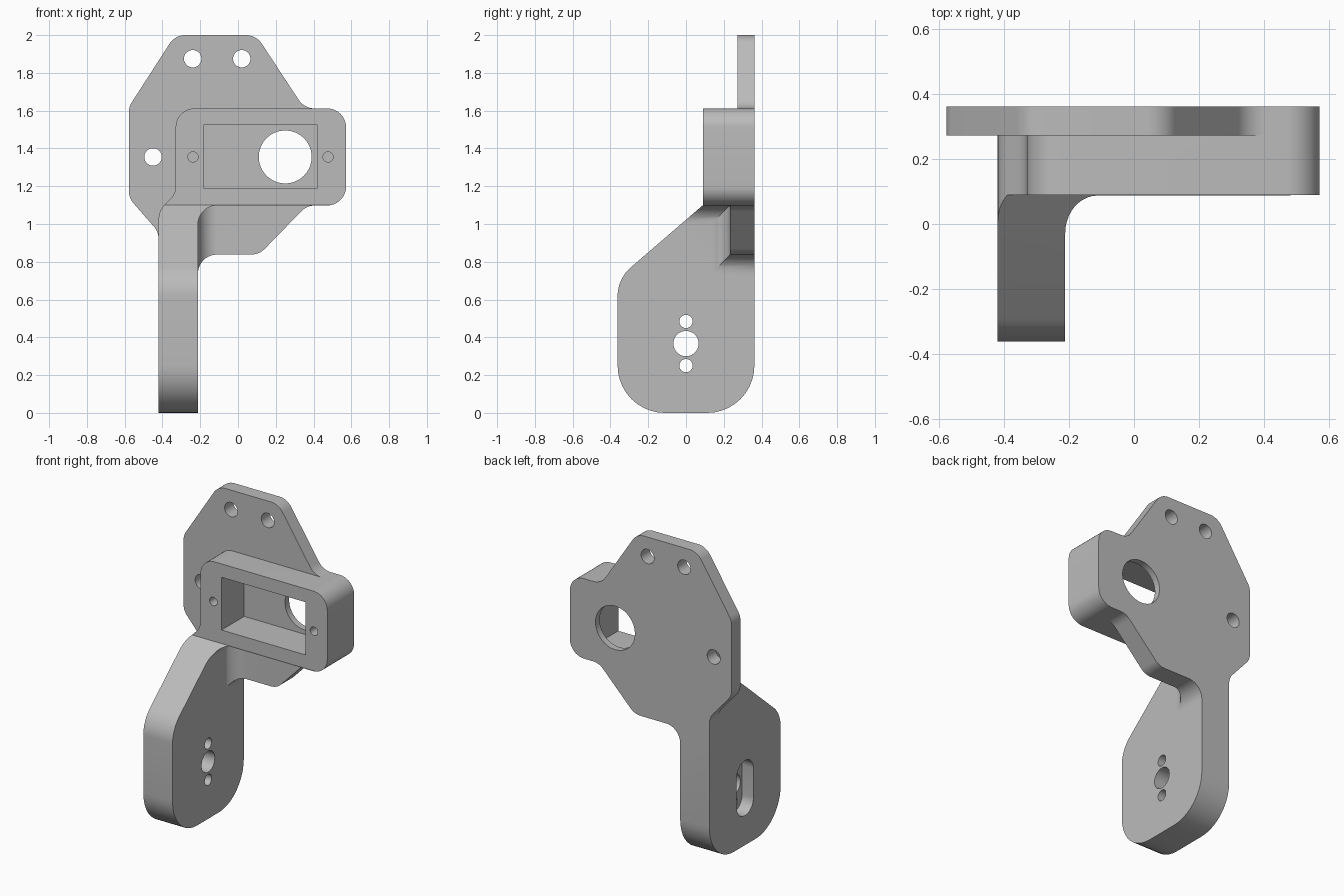
import bpy, bmesh, math
from mathutils import Vector

cube = bpy.data.objects.get("Cube")
if cube:
    bpy.data.objects.remove(cube, do_unlink=True)

grey = bpy.data.materials.new("plain grey")
grey.use_nodes = True
grey.diffuse_color = (0.5, 0.5, 0.5, 1)
grey.node_tree.nodes["Principled BSDF"].inputs["Base Color"].default_value = (0.5, 0.5, 0.5, 1)


def rounded(corners, steps=10):
    """Turn (u, v, radius) corners into an outline with true arcs."""
    out = []
    for i, c in enumerate(corners):
        p = Vector(c[:2])
        r = c[2] if len(c) > 2 else 0
        if not r:
            out.append(p)
            continue
        a = (Vector(corners[i - 1][:2]) - p).normalized()
        b = (Vector(corners[(i + 1) % len(corners)][:2]) - p).normalized()
        half = a.angle(b) / 2
        centre = p + (a + b).normalized() * r / math.sin(half)
        start = p + a * r / math.tan(half) - centre
        end = p + b * r / math.tan(half) - centre
        sweep = math.pi - 2 * half
        for k in range(steps + 1):
            t = k / steps
            out.append(centre + (start * math.sin((1 - t) * sweep)
                                 + end * math.sin(t * sweep)) / math.sin(sweep))
    return out


def circle(u, v, r, n=40):
    return [Vector((u + r * math.cos(k * math.tau / n), v + r * math.sin(k * math.tau / n)))
            for k in range(n)]


def prism(name, axis, outline, lo, hi):
    """Extrude an outline along one axis."""
    place = {"x": lambda p, d: (d, p.x, p.y),
             "y": lambda p, d: (p.x, d, p.y),
             "z": lambda p, d: (p.x, p.y, d)}[axis]
    bm = bmesh.new()
    rings = [[bm.verts.new(place(p, d)) for p in outline] for d in (lo, hi)]
    n = len(outline)
    for ring in rings:
        bm.faces.new(ring)
    for i in range(n):
        j = (i + 1) % n
        bm.faces.new((rings[0][i], rings[0][j], rings[1][j], rings[1][i]))
    bmesh.ops.recalc_face_normals(bm, faces=bm.faces)
    mesh = bpy.data.meshes.new(name)
    bm.to_mesh(mesh)
    bm.free()
    mesh.materials.append(grey)
    obj = bpy.data.objects.new(name, mesh)
    bpy.context.collection.objects.link(obj)
    return obj


def combine(target, tool, operation):
    """Apply a boolean and discard the tool."""
    mod = target.modifiers.new("boolean", "BOOLEAN")
    mod.operation = operation
    mod.solver = "EXACT"
    mod.object = tool
    bpy.context.view_layer.objects.active = target
    bpy.ops.object.modifier_apply(modifier=mod.name)
    bpy.data.objects.remove(tool, do_unlink=True)


# Arm and motor housing: front outline crossed with side outline
bracket = prism("mounting_bracket", "y", rounded([
    (-0.42, -0.1), (-0.212, -0.1), (-0.212, 1.098, 0.1), (0.572, 1.098, 0.1),
    (0.572, 1.612, 0.1), (-0.33, 1.612, 0.1), (-0.33, 1.16, 0.1), (-0.42, 1.07, 0.1)]), -0.5, 0.5)
side = prism("side_profile", "x", rounded([
    (-0.362, 0, 0.25), (0.362, 0, 0.25), (0.362, 1.7), (0.09, 1.7),
    (0.09, 1.1), (-0.362, 0.71, 0.2)]), -1, 1)
combine(bracket, side, "INTERSECT")

# Lower web, with a fillet where it meets the arm
web = prism("lower_web", "y", rounded([
    (0.365, 1.098, 0.1), (0.112, 0.838, 0.1), (-0.212, 0.838, 0.1), (-0.212, 0.7),
    (-0.3, 0.7), (-0.3, 1.2), (0.45, 1.2), (0.45, 1.098)]), -0.5, 0.5)
web_plan = prism("web_plan", "z", rounded([
    (-0.3, 0.362), (-0.3, 0.12), (-0.212, 0.12), (-0.212, 0.233, 0.1),
    (0.5, 0.233), (0.5, 0.362)]), 0, 2)
combine(web, web_plan, "INTERSECT")
combine(bracket, web, "UNION")

# Back plate
plate = prism("back_plate", "y", rounded([
    (-0.578, 1.62, 0.1), (-0.333, 2, 0.1), (0.096, 2, 0.1), (0.351, 1.612, 0.1),
    (0.45, 1.612), (0.45, 1.2), (0, 1.2), (-0.3, 0.8), (-0.42, 0.8),
    (-0.42, 0.957, 0.1), (-0.578, 1.138, 0.1)]), 0.273, 0.362)
combine(bracket, plate, "UNION")

# Housing pocket and its round opening
pocket = [Vector(p) for p in ((-0.18, 1.187), (0.418, 1.187), (0.418, 1.526), (-0.18, 1.526))]
combine(bracket, prism("pocket", "y", pocket, 0, 0.32), "DIFFERENCE")
combine(bracket, prism("opening", "y", circle(0.25, 1.355, 0.14, 64), 0.25, 0.5), "DIFFERENCE")

# Plate bolt holes and blind screw holes
for x, z in ((-0.24, 1.875), (0.02, 1.875), (-0.45, 1.355)):
    combine(bracket, prism("bolt_hole", "y", circle(x, z, 0.046), 0.2, 0.5), "DIFFERENCE")
for x in (-0.238, 0.477):
    combine(bracket, prism("screw_hole", "y", circle(x, 1.355, 0.027), 0, 0.25), "DIFFERENCE")

# Arm axle holes and the slot recess on the outer side
for z, r in ((0.25, 0.035), (0.367, 0.067), (0.484, 0.035)):
    combine(bracket, prism("axle_hole", "x", circle(0, z, r), -0.6, -0.1), "DIFFERENCE")
slot = rounded([(-0.085, 0.19, 0.084), (0.085, 0.19, 0.084),
                (0.085, 0.544, 0.084), (-0.085, 0.544, 0.084)])
combine(bracket, prism("slot", "x", slot, -0.6, -0.34), "DIFFERENCE")

# Smooth arcs, crisp edges
bpy.ops.object.select_all(action="DESELECT")
bracket.select_set(True)
bpy.context.view_layer.objects.active = bracket
bpy.ops.object.shade_smooth_by_angle(angle=math.radians(30))
